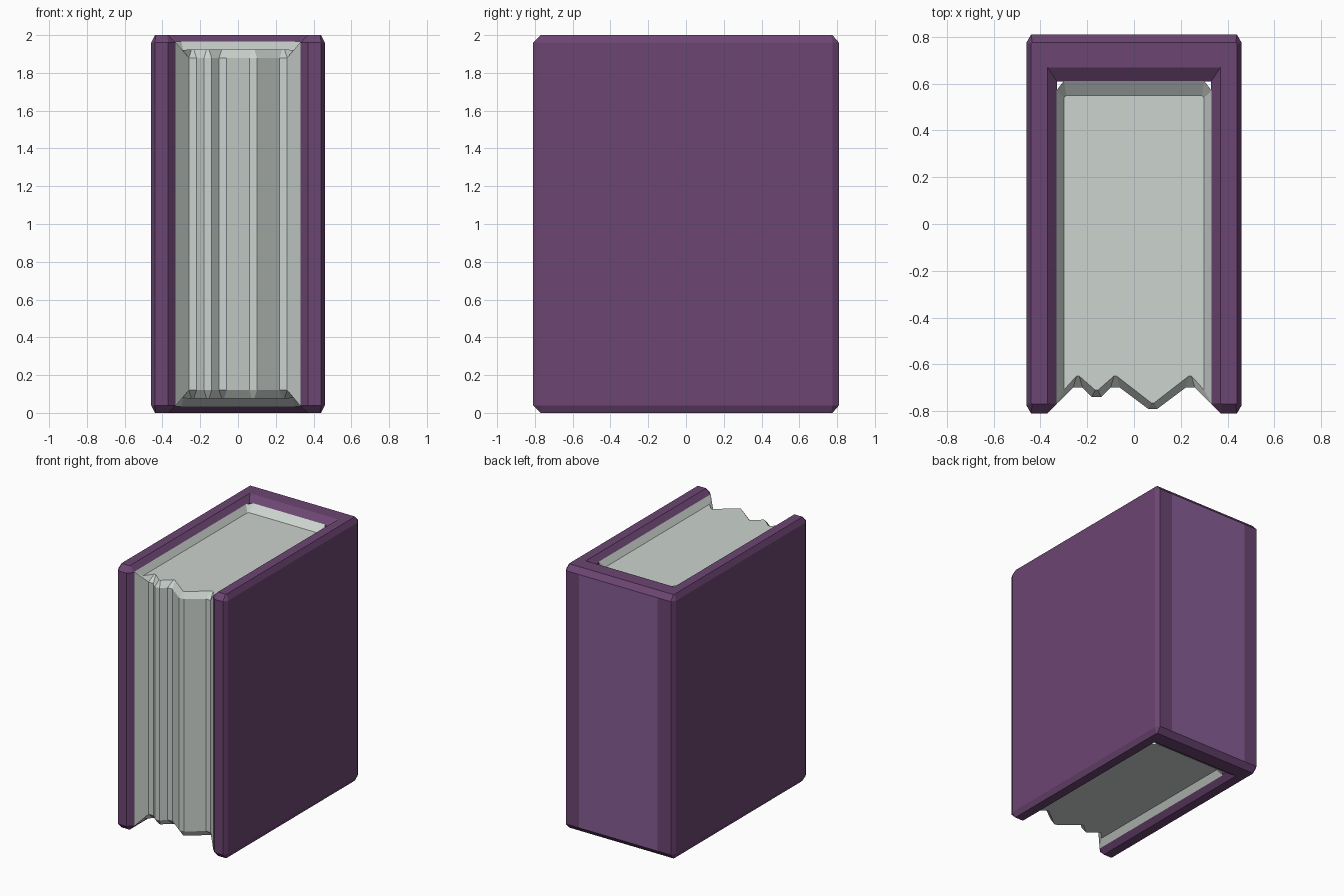
import bpy, bmesh

if "Cube" in bpy.data.objects:
    bpy.data.objects.remove(bpy.data.objects["Cube"])


def material(name, rgb):
    m = bpy.data.materials.new(name)
    m.diffuse_color = (*rgb, 1)
    m.use_nodes = True
    m.node_tree.nodes["Principled BSDF"].inputs["Base Color"].default_value = m.diffuse_color
    return m


purple = material("cover purple", (0.15, 0.06, 0.17))
violet = material("spine violet", (0.235, 0.11, 0.29))
paper = material("paper grey", (0.60, 0.65, 0.62))


def loft(name, rings, mats):
    """Skin a stack of equal-length closed rings and cap both ends."""
    bm = bmesh.new()
    rows = [[bm.verts.new(p) for p in r] for r in rings]
    n = len(rows[0])
    for a, b in zip(rows, rows[1:]):
        for i in range(n):
            j = (i + 1) % n
            bm.faces.new((a[i], a[j], b[j], b[i]))
    bm.faces.new(rows[0][::-1])
    bm.faces.new(rows[-1])
    bmesh.ops.recalc_face_normals(bm, faces=bm.faces)
    mesh = bpy.data.meshes.new(name)
    for m in mats:
        mesh.materials.append(m)
    # The flat middle strip of the spine takes the second colour
    if len(mats) > 1:
        for f in bm.faces:
            c = f.calc_center_median()
            if f.normal.y > 0.95 and c.y > 0.8 and abs(c.x) < 0.3:
                f.material_index = 1
    bm.to_mesh(mesh)
    bm.free()
    ob = bpy.data.objects.new(name, mesh)
    bpy.context.collection.objects.link(ob)
    return ob


def mirrored(half):
    return half + [(-x, y) for x, y in reversed(half)]


# Cover: U-shaped profile with chamfered rims
full = mirrored([(0.33, 0.61), (0.33, -0.77), (0.37, -0.81), (0.44, -0.81),
                 (0.46, -0.775), (0.46, 0.775), (0.44, 0.81), (0.33, 0.81)])
rim = mirrored([(0.37, 0.67), (0.37, -0.765), (0.375, -0.77), (0.435, -0.77),
                (0.44, -0.765), (0.44, 0.77), (0.435, 0.775), (0.33, 0.775)])
loft("book_cover",
     [[(x, y, z) for x, y in prof]
      for prof, z in ((rim, 0), (full, 0.04), (full, 1.96), (rim, 2))],
     [purple, violet])

# Pages: ragged fore edge, with edges flaring up to meet the cover
ridges = [(-0.24, -0.70, -0.65), (-0.16, -0.74, -0.71), (-0.08, -0.70, -0.65),
          (0.08, -0.79, -0.765), (0.24, -0.70, -0.65)]
outer = [(-0.332, -0.77, 1.965)]
inner = [(-0.30, -0.71, 1.92)]
for x, yf, yb in ridges:
    for s in (-1, 1):
        outer.append((x + s * 0.02, yf, 1.88))
        inner.append((x + s * 0.006, yb, 1.925))
outer += [(0.332, -0.77, 1.965), (0.332, 0.57, 1.965), (0.30, 0.612, 1.965),
          (-0.30, 0.612, 1.965), (-0.332, 0.57, 1.965)]
inner += [(0.30, -0.71, 1.92), (0.30, 0.54, 1.92), (0.29, 0.55, 1.92),
          (-0.29, 0.55, 1.92), (-0.30, 0.54, 1.92)]


def flip(ring):
    return [(x, y, 2 - z) for x, y, z in ring]


loft("page_block", [flip(inner), flip(outer), outer, inner], [paper])
